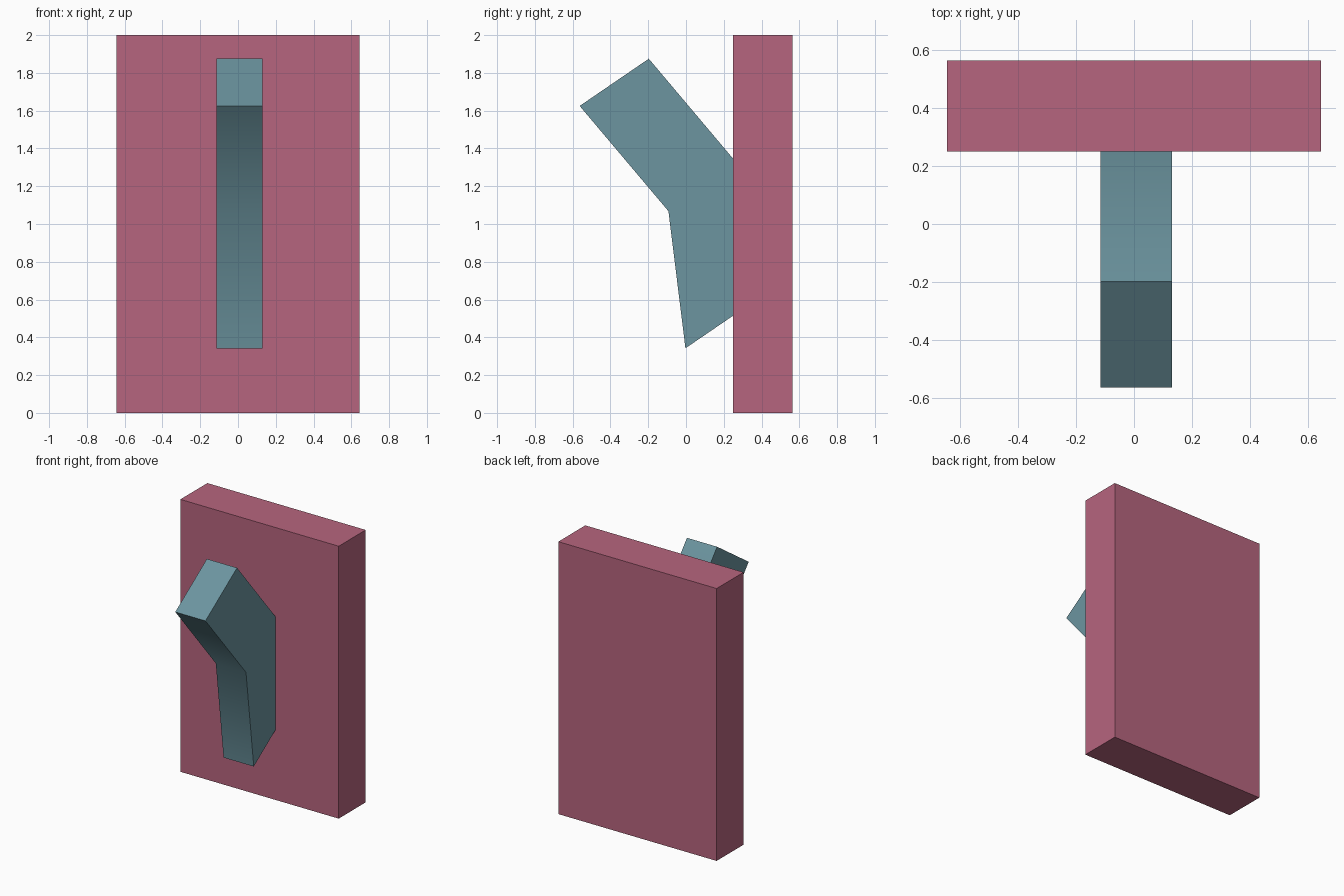
import bpy
import bmesh
import math

if "Cube" in bpy.data.objects:
    bpy.data.objects.remove(bpy.data.objects["Cube"])


def extrude_profile(name, profile, x0, x1, color):
    """Extrude a closed (y, z) outline along x into a solid object."""
    bm = bmesh.new()
    face = bm.faces.new([bm.verts.new((x0, y, z)) for y, z in profile])
    result = bmesh.ops.extrude_face_region(bm, geom=[face])
    moved = [v for v in result["geom"] if isinstance(v, bmesh.types.BMVert)]
    bmesh.ops.translate(bm, verts=moved, vec=(x1 - x0, 0, 0))
    bmesh.ops.recalc_face_normals(bm, faces=bm.faces)
    mesh = bpy.data.meshes.new(name)
    bm.to_mesh(mesh)
    bm.free()
    obj = bpy.data.objects.new(name, mesh)
    bpy.context.collection.objects.link(obj)
    mat = bpy.data.materials.new(name + "_color")
    mat.diffuse_color = color
    mat.use_nodes = True
    mat.node_tree.nodes["Principled BSDF"].inputs["Base Color"].default_value = mat.diffuse_color
    mesh.materials.append(mat)
    return obj


# Wall plate
extrude_profile("wall_plate",
                [(0.25, 0), (0.563, 0), (0.563, 2), (0.25, 2)],
                -0.643, 0.643, (0.47, 0.13, 0.21, 1))

# Bent lever: front edge swept back along a slant, its rear buried in the plate
front = [(-0.563, 1.625), (-0.093, 1.068), (-0.003, 0.342)]
back = [(y + 0.366, z + 0.25) for y, z in reversed(front)]
lever = extrude_profile("lever", front + back, -0.115, 0.13,
                        (0.15, 0.30, 0.35, 1))

# Soft shading across the lever's bend, sharp corners elsewhere
bpy.context.view_layer.objects.active = lever
lever.select_set(True)
bpy.ops.object.shade_smooth_by_angle(angle=math.radians(45))
